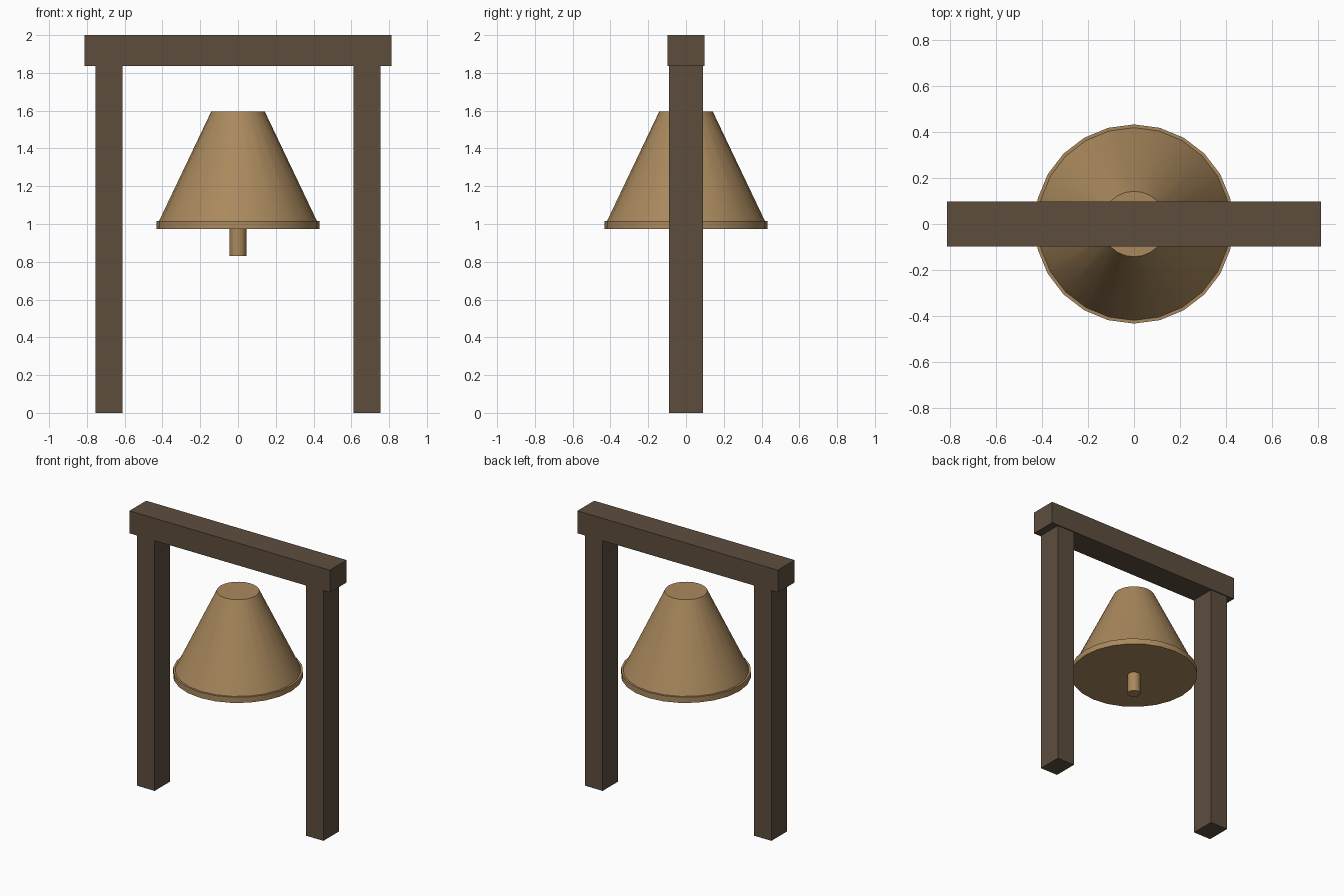
import bpy
import math

if "Cube" in bpy.data.objects:
    bpy.data.objects.remove(bpy.data.objects["Cube"])


def material(name, color):
    m = bpy.data.materials.new(name)
    m.diffuse_color = color
    m.use_nodes = True
    m.node_tree.nodes["Principled BSDF"].inputs["Base Color"].default_value = m.diffuse_color
    return m


wood = material("dark_wood", (0.11, 0.075, 0.048, 1))
bronze = material("bronze", (0.40, 0.25, 0.11, 1))


def box(name, x, y, z, mat):
    """Box from (min, max) ranges on each axis."""
    bpy.ops.mesh.primitive_cube_add(size=1, location=[sum(r) / 2 for r in (x, y, z)])
    ob = bpy.context.object
    ob.name = name
    ob.scale = [r[1] - r[0] for r in (x, y, z)]
    bpy.ops.object.transform_apply(location=False, rotation=False, scale=True)
    ob.data.materials.append(mat)


def frustum(name, r_bottom, r_top, z0, z1, sides, mat):
    """Capped round part with smooth sides and sharp rims."""
    bpy.ops.mesh.primitive_cone_add(vertices=sides, radius1=r_bottom, radius2=r_top,
                                    depth=z1 - z0, location=(0, 0, (z0 + z1) / 2))
    ob = bpy.context.object
    ob.name = name
    ob.data.materials.append(mat)
    bpy.ops.object.shade_smooth_by_angle(angle=math.radians(35))


# Frame: two posts under a crossbeam
for side, label in ((-1, "left"), (1, "right")):
    xs = sorted((side * 0.612, side * 0.755))
    box(label + "_post", xs, (-0.09, 0.09), (0, 1.836), wood)
box("crossbeam", (-0.812, 0.812), (-0.097, 0.097), (1.836, 2.0), wood)

# Bell: tapered body set into the lip, with the clapper below
frustum("bell_body", 0.428, 0.142, 0.995, 1.595, 24, bronze)
frustum("bell_lip", 0.432, 0.432, 0.974, 1.016, 24, bronze)
frustum("clapper", 0.045, 0.045, 0.83, 1.12, 12, bronze)
